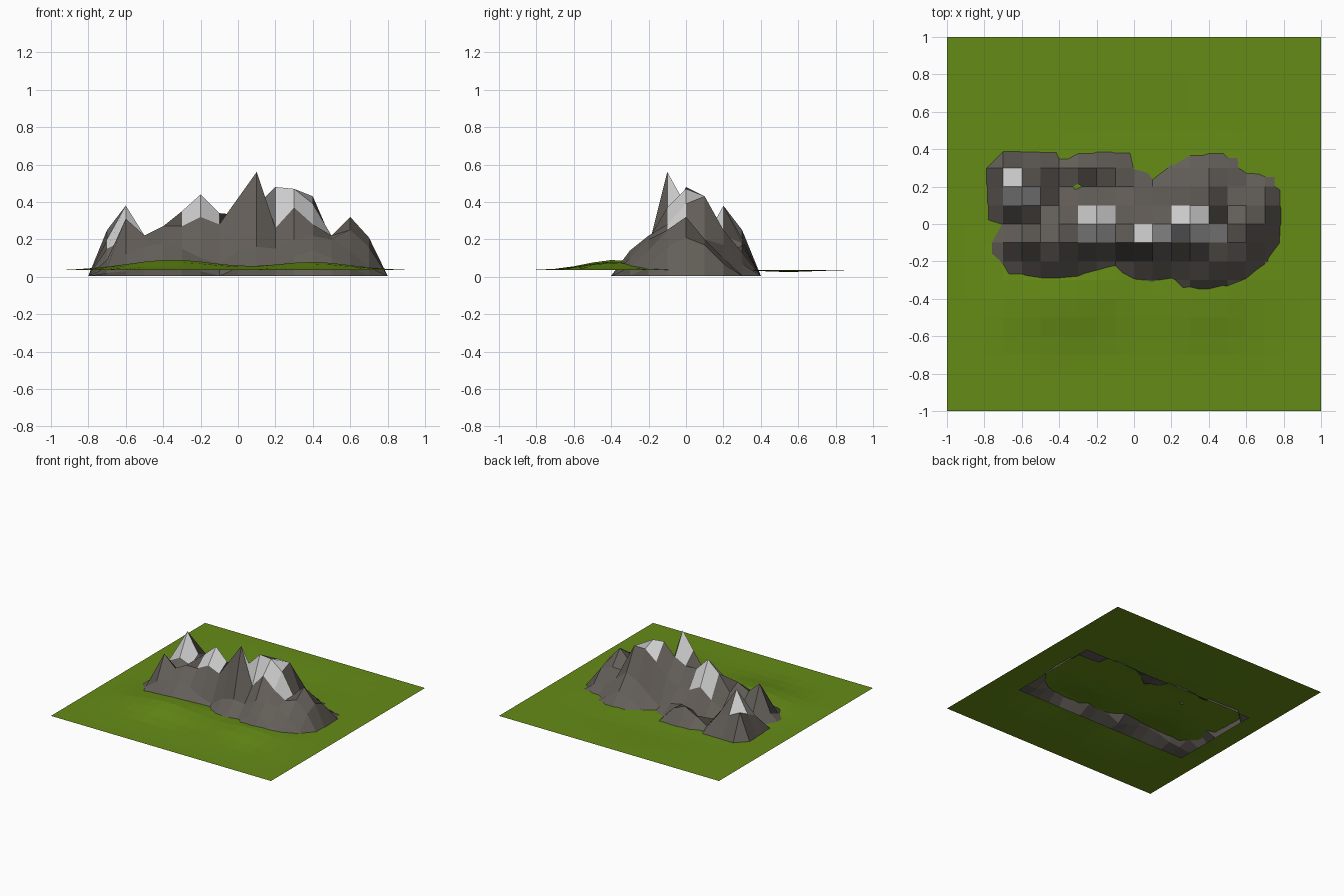
import bpy, bmesh, math

if "Cube" in bpy.data.objects:
    bpy.data.objects.remove(bpy.data.objects["Cube"])

STEP = 0.1


def material(name, rgb):
    m = bpy.data.materials.new(name)
    m.diffuse_color = (*rgb, 1)
    m.use_nodes = True
    m.node_tree.nodes["Principled BSDF"].inputs["Base Color"].default_value = m.diffuse_color
    return m


grass = material("grass", (0.13, 0.26, 0.008))
rock = material("rock", (0.125, 0.112, 0.098))
snow = material("snow", (0.62, 0.62, 0.62))


def height_sheet(name, nx, ny, height, mats, pick=lambda i, j: 0):
    """Flat-shaded grid of 0.1 cells centred on the origin, lifted by height(i, j)."""
    bm = bmesh.new()
    v = [[bm.verts.new(((i - nx / 2) * STEP, (j - ny / 2) * STEP, height(i, j)))
          for i in range(nx + 1)] for j in range(ny + 1)]
    for j in range(ny):
        for i in range(nx):
            f = bm.faces.new((v[j][i], v[j][i + 1], v[j + 1][i + 1], v[j + 1][i]))
            f.material_index = pick(i, j)
    me = bpy.data.meshes.new(name)
    bm.to_mesh(me)
    bm.free()
    for m in mats:
        me.materials.append(m)
    ob = bpy.data.objects.new(name, me)
    bpy.context.collection.objects.link(ob)
    return ob


# Ground: gentle swells in front of the ridge, a shallow dip behind
SWELLS = [(-0.35, -0.38, 0.055, 0.33, 0.22), (0.40, -0.38, 0.043, 0.28, 0.22),
          (0.0, 0.55, -0.010, 0.45, 0.2)]


def ground_height(i, j):
    x, y = -1 + i * STEP, -1 + j * STEP
    fade = min(1, (1 - max(abs(x), abs(y))) * 5)
    return 0.036 + fade * sum(
        h * math.exp(-((x - cx) / sx) ** 2 - ((y - cy) / sy) ** 2)
        for cx, cy, h, sx, sy in SWELLS)


height_sheet("grass_ground", 20, 20, ground_height, [grass])

# Mountain ridge: one height profile (in hundredths) per row, front to back
PROFILES = [
    "2 3 6 7 6 3 0 5 6 5 11 14 10 5 0",
    "5 12 16 18 15 10 7 14 16 15 20 22 20 14 5",
    "9 31 22 27 27 32 28 42 56 26 37 28 22 25 16",
    "4 7 12 22 35 44 34 33 38 48 47 39 22 32 21",
    "15 20 16 12 17 25 20 20 25 35 43 43 20 20 17",
    "20 38 22 8 2 10 12 10 5 12 20 25 17 10 7",
    "25 20 18 6 12 17 13 3 1 4 9 13 7 1 0",
]
ROWS = [[int(n) / 100 for n in p.split()] for p in PROFILES]

# Snow caps: grid columns per grid row
SNOW = {3: (5, 6, 8, 9, 10, 11, 12), 4: (5, 6, 10, 11), 5: (1, 2), 6: (1,)}


def ridge_height(i, j):
    if i in (0, 16) or j in (0, 8):
        return 0.005
    return ROWS[j - 1][i - 1] if ROWS[j - 1][i - 1] > 0 else 0.005


height_sheet("mountain_ridge", 16, 8, ridge_height, [rock, snow],
             lambda i, j: int(i in SNOW.get(j, ())))
